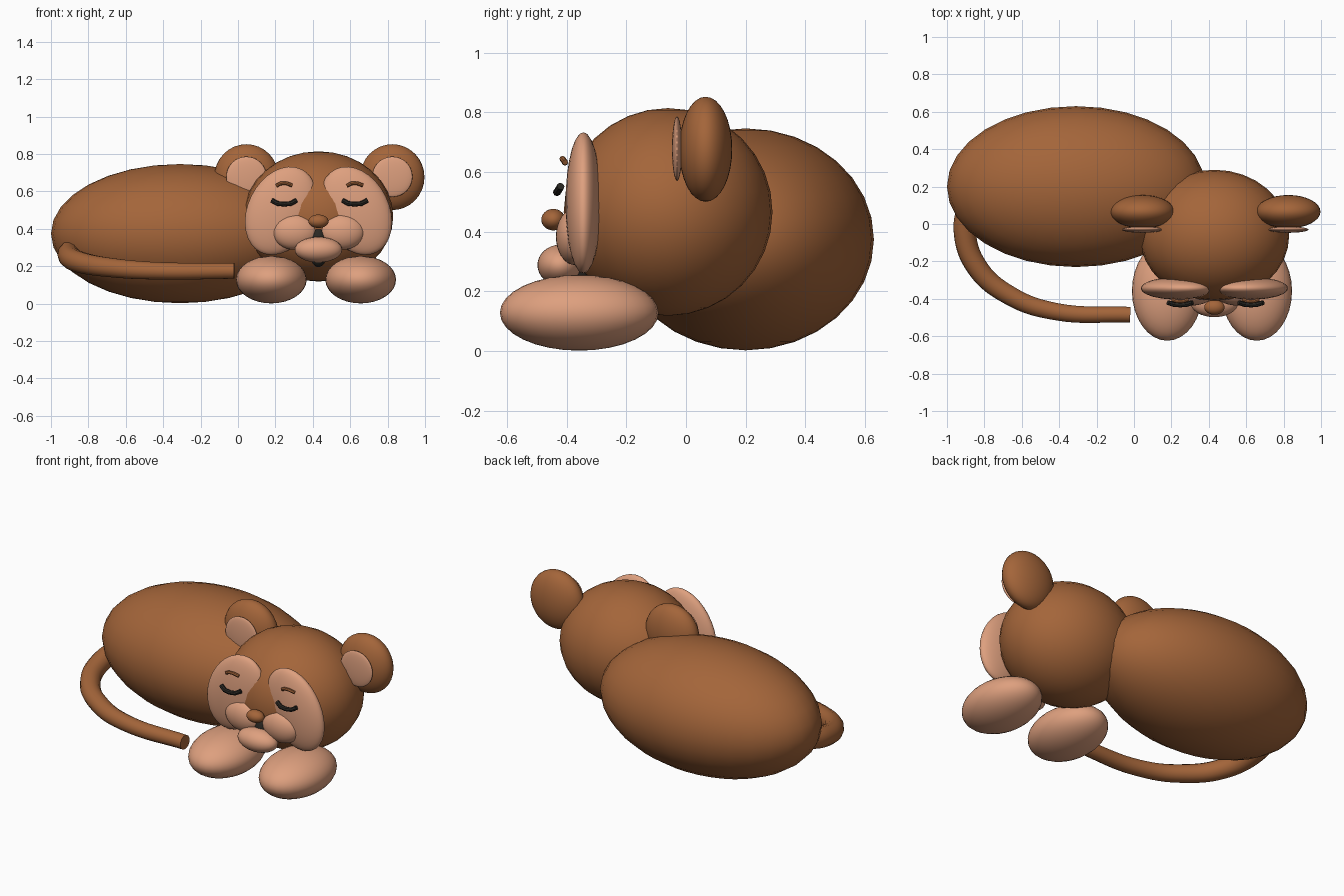
import bpy
import math
from mathutils import Vector

if "Cube" in bpy.data.objects:
    bpy.data.objects.remove(bpy.data.objects["Cube"])


def material(name, color):
    m = bpy.data.materials.new(name)
    m.diffuse_color = (*color, 1.0)
    m.use_nodes = True
    m.node_tree.nodes["Principled BSDF"].inputs["Base Color"].default_value = m.diffuse_color
    return m


BROWN = material("brown fur", (0.37, 0.13, 0.042))
TAN = material("tan fur", (0.73, 0.35, 0.21))
DARK = material("dark", (0.022, 0.02, 0.016))
CX = 0.43  # centre line of the head


def ellipsoid(name, loc, radii, mat, rot=(0, 0, 0)):
    bpy.ops.mesh.primitive_uv_sphere_add(segments=32, ring_count=16, location=loc, rotation=rot)
    ob = bpy.context.object
    ob.name = name
    ob.scale = radii
    ob.data.materials.append(mat)
    bpy.ops.object.shade_smooth()
    return ob


def tube(name, points, radius, mat, smooth=False, radii=None):
    cu = bpy.data.curves.new(name, 'CURVE')
    cu.dimensions = '3D'
    cu.bevel_depth = radius
    cu.bevel_resolution = 4 if smooth else 2
    cu.use_fill_caps = True
    cu.resolution_u = 8
    if smooth:
        sp = cu.splines.new('BEZIER')
        sp.bezier_points.add(len(points) - 1)
        for i, p in enumerate(points):
            bp = sp.bezier_points[i]
            bp.co = Vector(p)
            bp.handle_left_type = bp.handle_right_type = 'AUTO'
            bp.radius = radii[i] if radii else 1.0
    else:
        sp = cu.splines.new('POLY')
        sp.points.add(len(points) - 1)
        for i, p in enumerate(points):
            sp.points[i].co = (*p, 1.0)
    ob = bpy.data.objects.new(name, cu)
    bpy.context.collection.objects.link(ob)
    bpy.ops.object.select_all(action='DESELECT')
    ob.select_set(True)
    bpy.context.view_layer.objects.active = ob
    bpy.ops.object.convert(target='MESH')
    ob = bpy.context.object
    ob.name = name
    ob.data.materials.clear()
    ob.data.materials.append(mat)
    bpy.ops.object.shade_smooth_by_angle(angle=math.radians(40))
    return ob


# Body and head
ellipsoid("body", (-0.31, 0.2, 0.374), (0.69, 0.43, 0.372), BROWN)
ellipsoid("head", (CX, -0.06, 0.466), (0.4, 0.35, 0.348), BROWN)

# Paired parts of the head and the front paws
for side, s in (("left", -1), ("right", 1)):
    ear_x = CX + 0.005 + s * 0.39
    ellipsoid(side + "_ear", (ear_x, 0.066, 0.676), (0.172, 0.089, 0.176), BROWN)
    ellipsoid(side + "_inner_ear", (ear_x, -0.03, 0.678), (0.108, 0.017, 0.108), TAN)
    ellipsoid(side + "_face_patch", (CX + s * 0.2, -0.344, 0.496), (0.178, 0.06, 0.248), TAN,
              (0, math.radians(-26 * s), 0))
    ellipsoid(side + "_cheek", (CX + s * 0.125, -0.372, 0.383), (0.122, 0.064, 0.095), TAN)
    ellipsoid(side + "_paw", (0.417 + s * 0.239, -0.358, 0.128), (0.189, 0.266, 0.127), TAN)

    # Closed eyelid and brow
    ex = CX + 0.006 + s * 0.189
    tube(side + "_eyelid",
         [(ex - 0.066, -0.42, 0.552), (ex - 0.035, -0.43, 0.535), (ex, -0.433, 0.532),
          (ex + 0.035, -0.43, 0.535), (ex + 0.066, -0.42, 0.552)], 0.013, DARK)
    tube(side + "_brow",
         [(ex - 0.042, -0.405, 0.63), (ex - 0.02, -0.412, 0.642), (ex + 0.01, -0.414, 0.644),
          (ex + 0.042, -0.405, 0.632)], 0.010, BROWN)

# Nose, mouth and chin
ellipsoid("mouth", (CX, -0.365, 0.31), (0.055, 0.058, 0.115), DARK)
ellipsoid("chin", (CX, -0.422, 0.288), (0.127, 0.076, 0.068), TAN)
ellipsoid("nose", (CX, -0.445, 0.44), (0.054, 0.04, 0.036), BROWN)

# Tail curling around the front
tube("tail",
     [(-0.87, 0.14, 0.3), (-0.905, -0.03, 0.26), (-0.84, -0.23, 0.22), (-0.66, -0.385, 0.19),
      (-0.42, -0.468, 0.175), (-0.02, -0.485, 0.175)], 0.05, BROWN, True,
     [1.2, 1.2, 1.15, 1.05, 0.95, 0.86])
